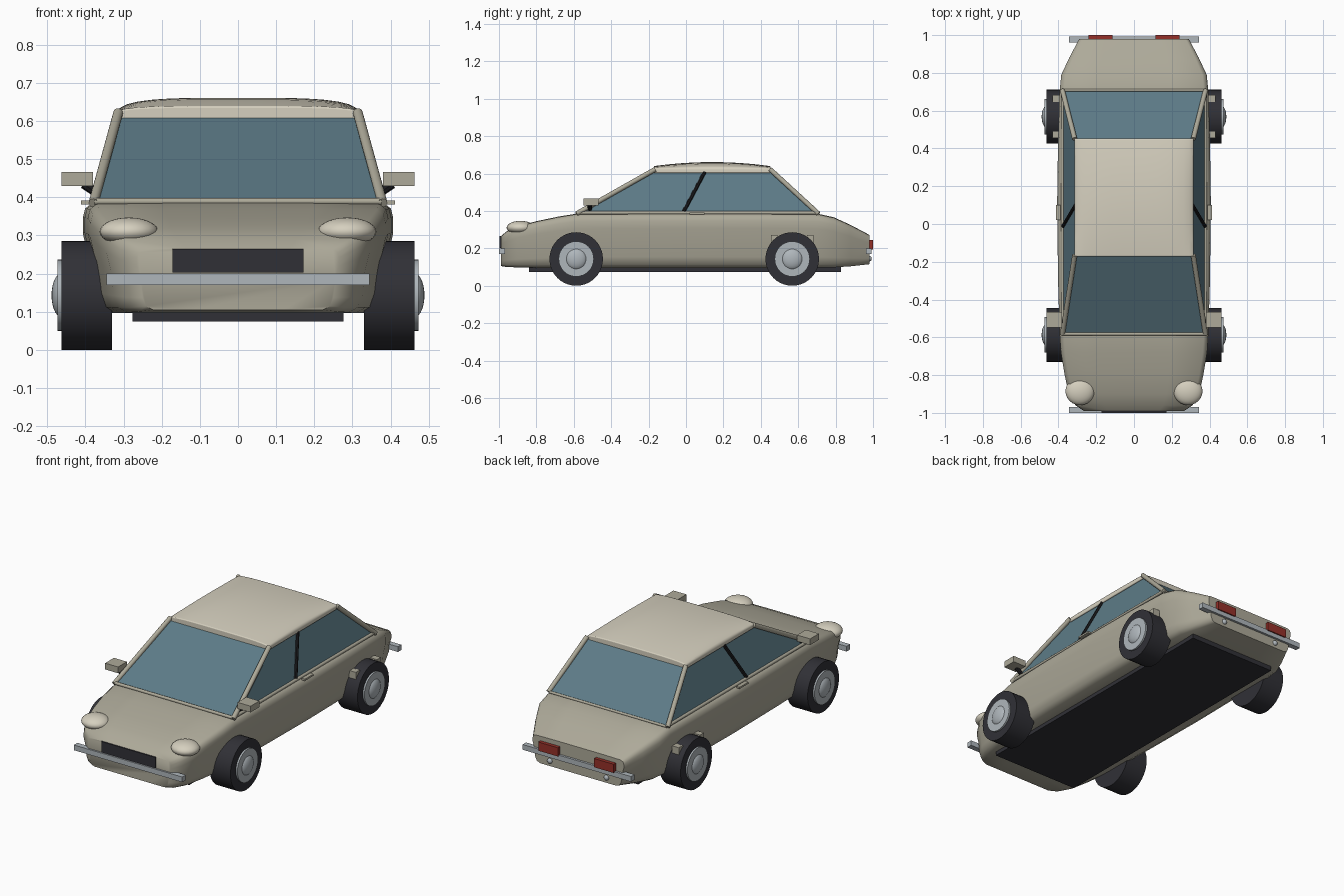
import bpy, bmesh, math
from mathutils import Vector

if "Cube" in bpy.data.objects:
    bpy.data.objects.remove(bpy.data.objects["Cube"])


def material(name, rgb):
    m = bpy.data.materials.new(name)
    m.diffuse_color = (*rgb, 1)
    m.use_nodes = True
    m.node_tree.nodes["Principled BSDF"].inputs["Base Color"].default_value = m.diffuse_color
    return m


TAN = material("body tan", (0.42, 0.40, 0.32))
CREAM = material("roof cream", (0.67, 0.63, 0.52))
GLASS = material("blue glass", (0.11, 0.20, 0.245))
TYRE = material("tyre black", (0.03, 0.03, 0.037))
BLACK = material("trim black", (0.012, 0.012, 0.014))
CHROME = material("chrome grey", (0.43, 0.47, 0.50))
RED = material("lamp red", (0.30, 0.03, 0.022))


def finish(name, bm, mat, smooth=None, bevel=0):
    bmesh.ops.recalc_face_normals(bm, faces=bm.faces)
    mesh = bpy.data.meshes.new(name)
    bm.to_mesh(mesh)
    bm.free()
    ob = bpy.data.objects.new(name, mesh)
    bpy.context.collection.objects.link(ob)
    mesh.materials.append(mat)
    if bevel:
        mod = ob.modifiers.new("Bevel", 'BEVEL')
        mod.width, mod.segments, mod.limit_method = bevel, 3, 'ANGLE'
    if smooth:
        bpy.ops.object.select_all(action='DESELECT')
        ob.select_set(True)
        bpy.context.view_layer.objects.active = ob
        bpy.ops.object.shade_smooth_by_angle(angle=math.radians(smooth))
    return ob


def box(name, lo, hi, mat, bevel=0):
    bm = bmesh.new()
    bmesh.ops.create_cube(bm, size=1)
    for v in bm.verts:
        v.co = Vector([(a + b) / 2 + c * (b - a) for a, b, c in zip(lo, hi, v.co)])
    return finish(name, bm, mat, None, bevel)


def ellipsoid(name, centre, radii, mat):
    bm = bmesh.new()
    bmesh.ops.create_uvsphere(bm, u_segments=24, v_segments=14, radius=1)
    for v in bm.verts:
        v.co = Vector([c + r * p for c, r, p in zip(centre, radii, v.co)])
    return finish(name, bm, mat, 60)


def rod(name, a, b, r, mat, sides=12):
    a, b = Vector(a), Vector(b)
    bm = bmesh.new()
    bmesh.ops.create_cone(bm, cap_ends=True, segments=sides, radius1=r, radius2=r, depth=(b - a).length)
    q = (b - a).to_track_quat('Z', 'Y')
    for v in bm.verts:
        v.co = q @ v.co + (a + b) / 2
    return finish(name, bm, mat, 40)


def loft(name, rings, mat, smooth):
    bm = bmesh.new()
    rows = [[bm.verts.new(p) for p in ring] for ring in rings]
    n = len(rows[0])
    for r, s in zip(rows, rows[1:]):
        for i in range(n):
            bm.faces.new((r[i], r[(i + 1) % n], s[(i + 1) % n], s[i]))
    bm.faces.new(rows[0])
    bm.faces.new(rows[-1])
    return finish(name, bm, mat, smooth)


# Lower body: y, half width, top height, bottom height
stations = [
    (-0.99, 0.265, 0.265, 0.105), (-0.96, 0.31, 0.29, 0.10), (-0.90, 0.345, 0.318, 0.098),
    (-0.80, 0.367, 0.345, 0.096), (-0.68, 0.387, 0.370, 0.096), (-0.58, 0.394, 0.386, 0.096),
    (-0.30, 0.402, 0.388, 0.096), (0.10, 0.407, 0.388, 0.096), (0.45, 0.402, 0.388, 0.096),
    (0.70, 0.394, 0.386, 0.096), (0.79, 0.385, 0.366, 0.098), (0.88, 0.343, 0.325, 0.104),
    (0.98, 0.290, 0.272, 0.115)]
# Half cross-section: width fraction, height fraction
section = [(0.45, 0), (0.84, 0), (0.91, 0.06), (0.945, 0.20), (0.965, 0.50),
           (1, 0.72), (1, 0.86), (0.985, 0.94), (0.94, 0.99), (0.5, 1.0)]
section += [(-x, z) for x, z in reversed(section)]
loft("car_body", [[(w * x, y, b + (t - b) * z) for x, z in section]
                  for y, w, t, b in stations], TAN, 40)

# Cabin glass
base = [(-0.376, -0.58), (0.376, -0.58), (0.376, 0.705), (-0.376, 0.705)]
top = [(-0.306, -0.165), (0.306, -0.165), (0.306, 0.448), (-0.306, 0.448)]
loft("cabin_glass", [[(x, y, 0.388) for x, y in base],
                     [(x, y, 0.612) for x, y in top]], GLASS, None)

# Crowned roof panel
bm = bmesh.new()
N = 16
grid = []
for j in range(N + 1):
    v = math.sin((j / N - 0.5) * math.pi)
    row = []
    for i in range(N + 1):
        u = math.sin((i / N - 0.5) * math.pi)
        z = 0.625 + 0.036 * math.sqrt(max(0, 1 - u ** 4)) * (1 - 0.6 * v * v)
        row.append(bm.verts.new((0.316 * u, 0.14 + 0.312 * v, z)))
    grid.append(row)
for j in range(N):
    for i in range(N):
        bm.faces.new((grid[j][i], grid[j][i + 1], grid[j + 1][i + 1], grid[j + 1][i]))
res = bmesh.ops.extrude_face_region(bm, geom=bm.faces[:])
for g in res["geom"]:
    if isinstance(g, bmesh.types.BMVert):
        g.co.z = 0.603
finish("roof", bm, CREAM, 50, 0.008)

# Cowl, rear shelf rail
rod("cowl_rail", (-0.376, -0.582, 0.389), (0.376, -0.582, 0.389), 0.009, TAN)
rod("rear_rail", (-0.376, 0.708, 0.386), (0.376, 0.708, 0.386), 0.007, TAN)

# Underbody and grille
box("underbody", (-0.277, -0.84, 0.074), (0.277, 0.83, 0.102), TYRE)
box("grille", (-0.172, -0.997, 0.203), (0.172, -0.97, 0.265), TYRE)

# Bumpers
box("front_bumper", (-0.345, -1.0, 0.17), (0.345, -0.968, 0.20), CHROME)
box("rear_bumper", (-0.345, 0.962, 0.17), (0.345, 0.993, 0.20), CHROME)

for s, side in ((-1, "left"), (1, "right")):
    def sbox(name, x0, x1, y0, y1, z0, z1, mat):
        box(side + "_" + name, (min(s * x0, s * x1), y0, z0), (max(s * x0, s * x1), y1, z1), mat)

    # Window pillars and sill
    rod(side + "_front_pillar", (s * 0.379, -0.585, 0.385), (s * 0.314, -0.165, 0.622), 0.013, TAN)
    rod(side + "_rear_pillar", (s * 0.379, 0.708, 0.385), (s * 0.314, 0.45, 0.622), 0.013, TAN)
    rod(side + "_window_sill", (s * 0.377, -0.58, 0.39), (s * 0.377, 0.705, 0.39), 0.009, TAN)
    rod(side + "_centre_pillar", (s * 0.375, -0.012, 0.397), (s * 0.309, 0.10, 0.608), 0.010, BLACK, 8)
    # Lamps
    ellipsoid(side + "_headlight", (s * 0.286, -0.885, 0.31), (0.077, 0.074, 0.037), CREAM)
    sbox("tail_light", 0.115, 0.24, 0.965, 1.0, 0.195, 0.245, RED)
    ellipsoid(side + "_reverse_lamp", (s * 0.18, 0.98, 0.145), (0.015, 0.013, 0.015), CHROME)
    # Mirrors and handles
    sbox("mirror", 0.38, 0.463, -0.547, -0.467, 0.43, 0.466, TAN)
    rod(side + "_mirror_stalk", (s * 0.36, -0.515, 0.405), (s * 0.405, -0.515, 0.435), 0.012, BLACK, 8)
    sbox("door_handle", 0.39, 0.412, 0.02, 0.10, 0.381, 0.391, TAN)
    # Wheels
    for y, end in ((-0.587, "front"), (0.568, "rear")):
        name = side + "_" + end
        rod(name + "_tyre", (s * 0.33, y, 0.143), (s * 0.463, y, 0.143), 0.143, TYRE, 40)
        rod(name + "_rim", (s * 0.44, y, 0.143), (s * 0.473, y, 0.143), 0.094, CHROME, 32)
        ellipsoid(name + "_hubcap", (s * 0.462, y, 0.143), (0.027, 0.058, 0.058), CHROME)
    # Rear arch brackets
    for y in (0.472, 0.664):
        sbox("arch_bracket", 0.39, 0.432, y - 0.018, y + 0.018, 0.225, 0.27, TAN)
